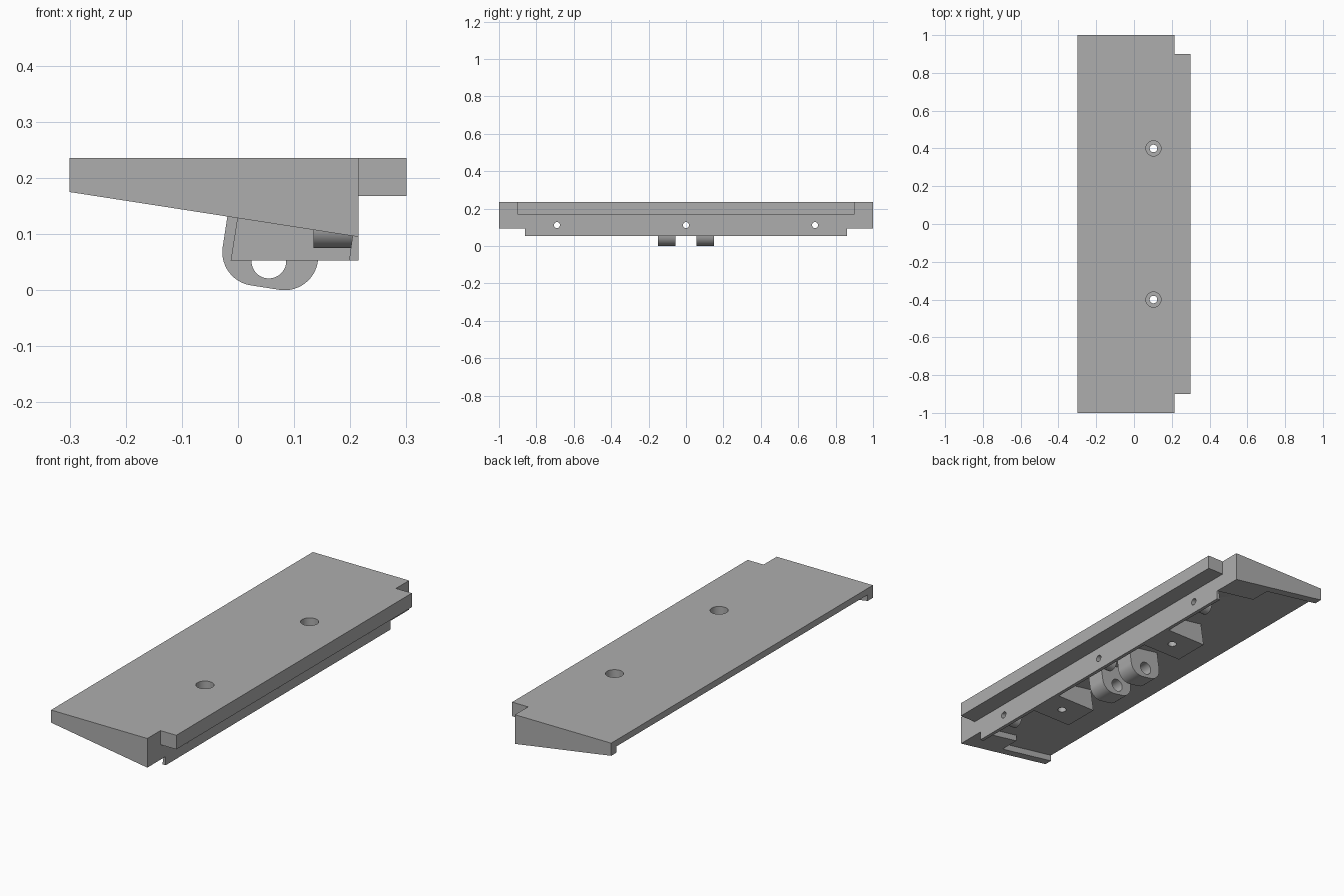
import bpy, bmesh
from math import atan, cos, sin, pi
from mathutils import Matrix

old = bpy.data.objects.get("Cube")
if old:
    bpy.data.objects.remove(old, do_unlink=True)

TOP, BACK, FACE, SLOPE = 0.236, -0.3, 0.215, 0.1553
TILT = atan(SLOPE)

grey = bpy.data.materials.new("plain grey")
grey.use_nodes = True
grey.diffuse_color = (0.42, 0.42, 0.42, 1)
grey.node_tree.nodes["Principled BSDF"].inputs["Base Color"].default_value = grey.diffuse_color


def underside(x):
    return 0.175 - SLOPE * (x - BACK)


def roof(x):
    return underside(x) + 0.03


def finish(name, bm):
    bmesh.ops.recalc_face_normals(bm, faces=bm.faces)
    mesh = bpy.data.meshes.new(name)
    bm.to_mesh(mesh)
    bm.free()
    mesh.materials.append(grey)
    ob = bpy.data.objects.new(name, mesh)
    bpy.context.collection.objects.link(ob)
    return ob


def prism(name, profile, y0, y1):
    """Extrude an xz profile from y0 to y1."""
    bm = bmesh.new()
    face = bm.faces.new([bm.verts.new((x, y0, z)) for x, z in profile])
    geom = bmesh.ops.extrude_face_region(bm, geom=[face])["geom"]
    moved = [v for v in geom if isinstance(v, bmesh.types.BMVert)]
    bmesh.ops.translate(bm, verts=moved, vec=(0, y1 - y0, 0))
    return finish(name, bm)


def rod(name, axis, radius, centre, length):
    bm = bmesh.new()
    bmesh.ops.create_cone(bm, cap_ends=True, segments=40, radius1=radius, radius2=radius, depth=length)
    turn = {"X": Matrix.Rotation(pi / 2, 4, "Y"), "Y": Matrix.Rotation(pi / 2, 4, "X"), "Z": Matrix()}[axis]
    bm.transform(Matrix.Translation(centre) @ turn)
    return finish(name, bm)


def combine(target, tool, operation):
    """Apply a boolean and discard the tool."""
    tool.hide_render = True
    mod = target.modifiers.new("join", "BOOLEAN")
    mod.operation, mod.solver, mod.object = operation, "EXACT", tool
    bpy.context.view_layer.objects.active = target
    bpy.ops.object.modifier_apply(modifier=mod.name)
    bpy.data.objects.remove(tool, do_unlink=True)


def smooth(ob):
    bpy.ops.object.select_all(action="DESELECT")
    ob.select_set(True)
    bpy.context.view_layer.objects.active = ob
    bpy.ops.object.shade_smooth_by_angle(angle=0.6)


# Tapered shelf slab
shelf = prism("shelf", [(BACK, TOP), (BACK, roof(BACK)), (FACE, roof(FACE)), (FACE, TOP)], -1, 1)

# Lip along the long edge
combine(shelf, prism("lip", [(0.19, TOP), (0.19, 0.168), (0.3, 0.168), (0.3, TOP)], -0.9, 0.9), "UNION")

# Hanging wall under the lip
wall = [(0.198, 0.053), (FACE, 0.053), (FACE, 0.16), (0.213, 0.16)]
combine(shelf, prism("wall", wall, -0.86, 0.86), "UNION")

for side in (-1, 1):
    # End plates: thin towards the back edge, thick near the wall
    for x0, inner in ((BACK, 0.96), (-0.005, 0.86)):
        plate = [(x0, underside(x0)), (FACE, underside(FACE)), (FACE, 0.2), (x0, 0.22)]
        combine(shelf, prism("end_plate", plate, side * inner, side), "UNION")
    # Screw blocks
    block = [(-0.013, 0.053), (0.205, 0.053), (0.205, 0.18), (0.007, 0.18)]
    combine(shelf, prism("screw_block", block, side * 0.31, side * 0.49), "UNION")

# Counterbored vertical screw holes
for y in (-0.4, 0.4):
    combine(shelf, rod("bore", "Z", 0.02, (0.103, y, 0.15), 0.4), "DIFFERENCE")
    combine(shelf, rod("counterbore", "Z", 0.04, (0.103, y, 0.22), 0.2), "DIFFERENCE")

# Horizontal bosses behind the wall, drilled right through
for i, y in enumerate((-0.69, 0, 0.69)):
    boss = rod("wall_boss_%d" % (i + 1), "X", 0.037, (0.171, y, 0.112), 0.072)
    for part in (boss, shelf):
        combine(part, rod("drill", "X", 0.016, (0.17, y, 0.112), 0.2), "DIFFERENCE")
    smooth(boss)
smooth(shelf)

# Pair of rounded hinge lugs, tilted with the underside
radius, steps = 0.06, 14
profile = []
for cx, cz, start in ((0.032, 0.068, pi), (0.083, 0.06, 1.5 * pi)):
    for k in range(steps + 1):
        a = start - TILT + k * pi / 2 / steps
        profile.append((cx + radius * cos(a), cz + radius * sin(a)))
for end, height in ((profile[-1], 0.11), (profile[0], 0.1)):
    profile.append((end[0] + height * sin(TILT), end[1] + height * cos(TILT)))
for name, y0, y1 in (("right_lug", -0.15, -0.057), ("left_lug", 0.057, 0.15)):
    lug = prism(name, profile, y0, y1)
    combine(lug, rod("pin_hole", "Y", 0.031, (0.055, (y0 + y1) / 2, 0.052), 0.3), "DIFFERENCE")
    smooth(lug)
